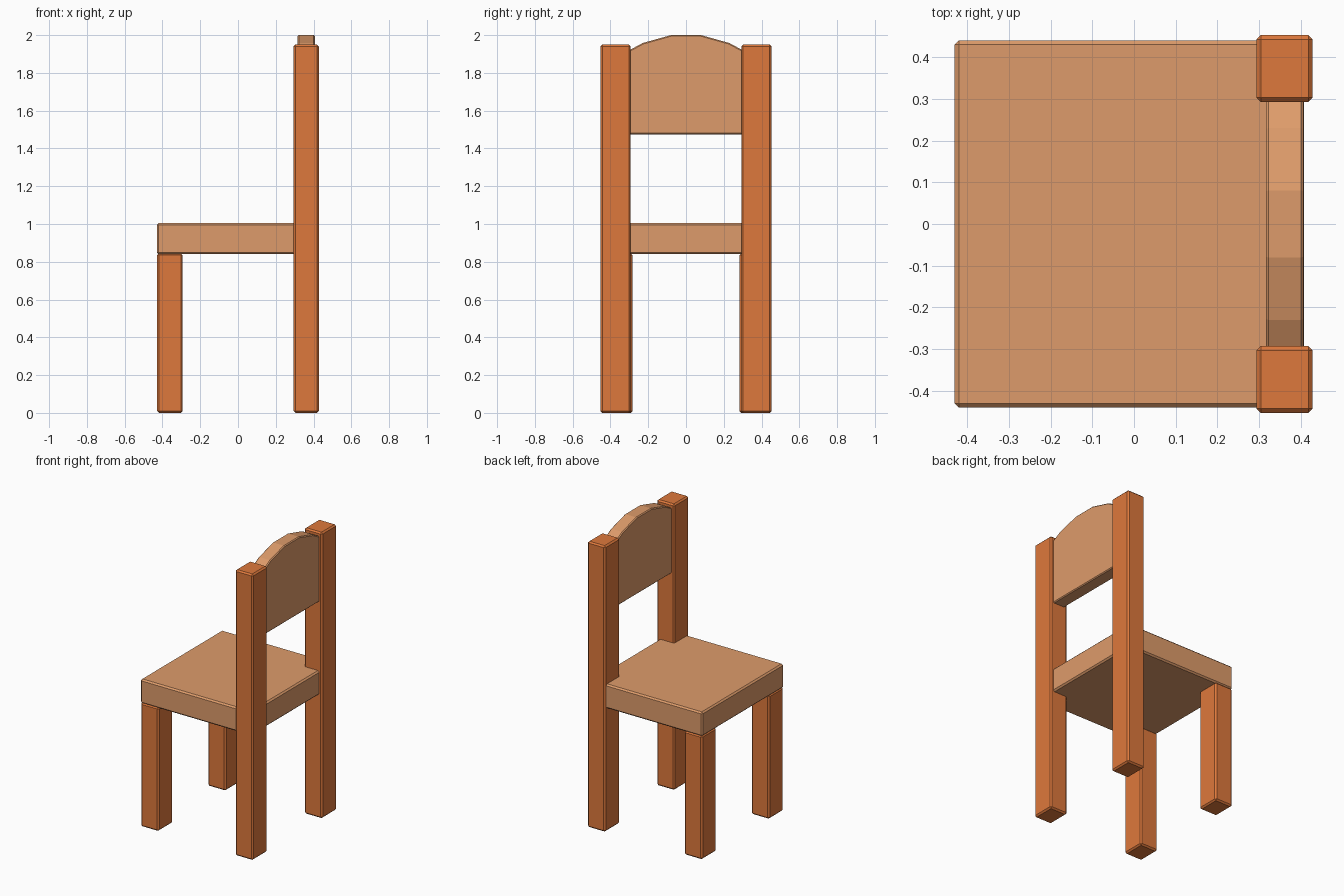
import bpy, bmesh

if "Cube" in bpy.data.objects:
    bpy.data.objects.remove(bpy.data.objects["Cube"])


def material(name, rgb):
    m = bpy.data.materials.new(name)
    m.diffuse_color = (*rgb, 1)
    m.use_nodes = True
    m.node_tree.nodes["Principled BSDF"].inputs["Base Color"].default_value = m.diffuse_color
    return m


DARK = material("orange_wood", (0.73, 0.19, 0.045))
LIGHT = material("pale_wood", (0.73, 0.33, 0.145))


def prism(name, profile, x0, x1, mat, bevel):
    """Extrude a (y, z) profile along x, with chamfered edges."""
    bm = bmesh.new()
    face = bm.faces.new([bm.verts.new((x0, y, z)) for y, z in profile])
    ext = bmesh.ops.extrude_face_region(bm, geom=[face])
    verts = [v for v in ext["geom"] if isinstance(v, bmesh.types.BMVert)]
    bmesh.ops.translate(bm, verts=verts, vec=(x1 - x0, 0, 0))
    bmesh.ops.recalc_face_normals(bm, faces=bm.faces)
    mesh = bpy.data.meshes.new(name)
    bm.to_mesh(mesh)
    bm.free()
    mesh.materials.append(mat)
    obj = bpy.data.objects.new(name, mesh)
    bpy.context.collection.objects.link(obj)
    mod = obj.modifiers.new("chamfer", "BEVEL")
    mod.width = bevel
    mod.segments = 1
    mod.limit_method = 'ANGLE'
    mod.angle_limit = 0.9
    return obj


def box(name, x, y, z, mat, bevel=0.01):
    profile = [(y[0], z[0]), (y[1], z[0]), (y[1], z[1]), (y[0], z[1])]
    return prism(name, profile, *x, mat, bevel)


# Seat, reaching back between the posts
box("seat", (-0.43, 0.408), (-0.44, 0.44), (0.84, 1.005), LIGHT)

# Short front legs and tall back posts on both sides
for side, s in (("left", -1), ("right", 1)):
    box(f"front_leg_{side}", (-0.428, -0.293), sorted((s * 0.283, s * 0.44)), (0, 0.845), DARK)
    box(f"back_post_{side}", (0.294, 0.428), sorted((s * 0.293, s * 0.453)), (0, 1.95), DARK)

# Backrest board with a faceted arched top
half = [(0.30, 1.475), (0.30, 1.92), (0.23, 1.958), (0.08, 2.0)]
prism("backrest", half + [(-y, z) for y, z in reversed(half)], 0.316, 0.407, LIGHT, 0.006)
